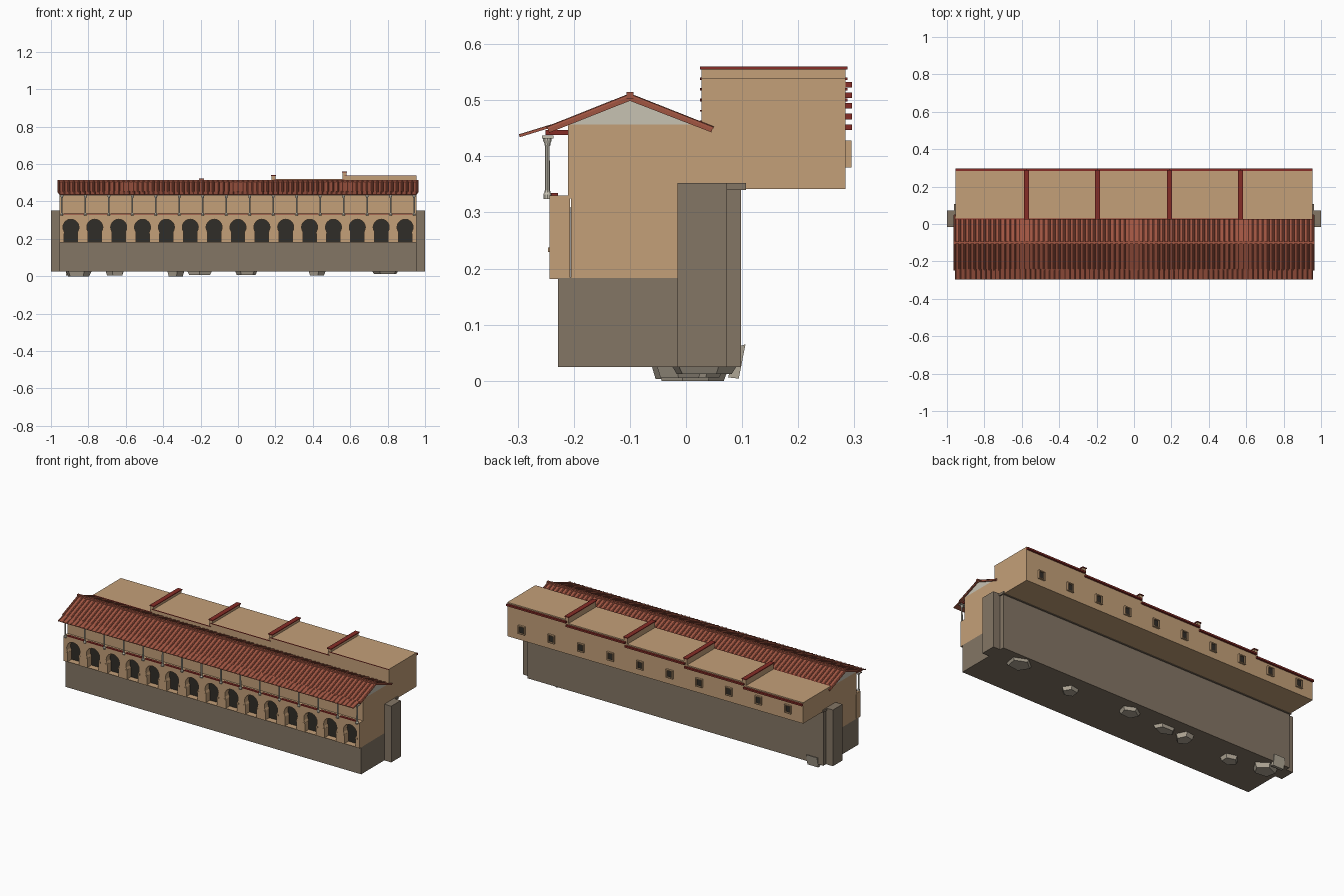
import bpy, bmesh, math, random
from mathutils import Vector, Matrix

if "Cube" in bpy.data.objects:
    bpy.data.objects.remove(bpy.data.objects["Cube"])

random.seed(4)


def mat(name, r, g, b):
    m = bpy.data.materials.new(name)
    m.diffuse_color = (r, g, b, 1)
    m.use_nodes = True
    m.node_tree.nodes["Principled BSDF"].inputs["Base Color"].default_value = m.diffuse_color
    return m


PLASTER = mat("plaster", .55, .35, .19)
STONE = mat("stone", .23, .18, .13)
TILE = mat("tile", .35, .09, .053)
RED = mat("red_trim", .24, .026, .02)
DARK = mat("dark_opening", .03, .026, .021)
PALE = mat("pale_stone", .57, .54, .45)
ROCK = mat("rock", .43, .38, .30)


def finish(bm, name, m):
    bmesh.ops.recalc_face_normals(bm, faces=bm.faces)
    me = bpy.data.meshes.new(name)
    bm.to_mesh(me)
    bm.free()
    ob = bpy.data.objects.new(name, me)
    me.materials.append(m)
    bpy.context.collection.objects.link(ob)
    return ob


def boxes(name, m, items):
    """Each item is x0, x1, y0, y1, z0, z1."""
    bm = bmesh.new()
    for x0, x1, y0, y1, z0, z1 in items:
        t = Matrix.Translation(((x0 + x1) / 2, (y0 + y1) / 2, (z0 + z1) / 2))
        bmesh.ops.create_cube(bm, size=1, matrix=t @ Matrix.Diagonal((x1 - x0, y1 - y0, z1 - z0, 1)))
    return finish(bm, name, m)


def sweep(bm, pts, vec):
    """Extrude a planar outline along a vector."""
    f = bm.faces.new([bm.verts.new(p) for p in pts])
    r = bmesh.ops.extrude_face_region(bm, geom=[f], use_keep_orig=True)
    bmesh.ops.translate(bm, vec=vec, verts=[v for v in r["geom"] if isinstance(v, bmesh.types.BMVert)])


def prism_x(name, m, yz, x0, x1):
    bm = bmesh.new()
    sweep(bm, [(x0, y, z) for y, z in yz], (x1 - x0, 0, 0))
    return finish(bm, name, m)


L = .955                       # half length of the building
BAY = .1276
arch_x = [BAY * (i - 7) for i in range(15)]

# stone foundation, end piers and coping
prism_x("foundation", STONE, [(-.228, .025), (.098, .025), (.098, .34), (-.015, .34),
                              (-.015, .183), (-.228, .183)], -L, L)
boxes("end_piers", STONE, [(s * .977 - .023, s * .977 + .023, -.015, .073, .025, .353) for s in (-1, 1)])
boxes("foundation_coping", STONE, [(-.962, .962, .06, .107, .34, .353)])

# main upper building, set back above the arcade
prism_x("main_body", PLASTER, [(-.205, .183), (-.015, .183), (-.015, .342), (.04, .342),
                               (.04, .4475), (.02, .457), (-.21, .457), (-.21, .325), (-.205, .325)], -L, L)
prism_x("gable", PALE, [(-.212, .457), (.014, .457), (-.1, .502)], -L, L)

# arcade wall with horseshoe arches cut into its outline
spring, rad, leg = .262, .043, .036
outline = [(-L, .183)]
a0 = math.acos(leg / rad)
for x in arch_x:
    outline.append((x - leg, .183))
    for k in range(15):
        a = math.pi + a0 - (math.pi + 2 * a0) * k / 14
        outline.append((x + rad * math.cos(a), spring + rad * math.sin(a)))
    outline.append((x + leg, .183))
outline += [(L, .183), (L, .33), (-L, .33)]
bm = bmesh.new()
sweep(bm, [(x, -.243, z) for x, z in outline], (0, .036, 0))
finish(bm, "arcade_wall", PLASTER)
boxes("arcade_shadow", DARK, [(x - .047, x + .047, -.2075, -.2055, .184, .31) for x in arch_x])
boxes("arcade_floor", PLASTER, [(-L, L, -.243, -.2, .1815, .1845)])
boxes("arch_imposts", PLASTER, [(x + s * .0415 - .006, x + s * .0415 + .006, -.2455, -.215, .23, .238)
                                for x in arch_x for s in (-1, 1)])

# loggia: columns, bases, capitals, beam and low red rail
col_x = [-.942 + 1.884 * i / 15 for i in range(16)]
profile = [(.0075, .324), (.0075, .332), (.0058, .336), (.0048, .34), (.0042, .418),
           (.0055, .42), (.0055, .423), (.008, .428), (.008, .433)]
bm = bmesh.new()
N = 10
for x in col_x:
    rings = [[bm.verts.new((x + r * math.cos(2 * math.pi * k / N),
                            -.247 + r * math.sin(2 * math.pi * k / N), z)) for k in range(N)]
             for r, z in profile]
    for a, b in zip(rings, rings[1:]):
        for k in range(N):
            bm.faces.new((a[k], a[(k + 1) % N], b[(k + 1) % N], b[k]))
    bm.faces.new(rings[0])
    bm.faces.new(rings[-1])
finish(bm, "loggia_columns", PALE)
boxes("loggia_beam", PALE, [(-L, L, -.257, -.236, .432, .437)])
boxes("loggia_rail", RED, [(a + .008, b - .008, -.243, -.228, .329, .335) for a, b in zip(col_x, col_x[1:])])

# main gable roof slab, ridge and thin front awning
prism_x("roof_slab", TILE, [(-.246, .449), (-.1, .507), (.047, .449), (.045, .443),
                            (-.1, .499), (-.244, .442)], -.962, .962)
boxes("roof_ridge", TILE, [(-.965, .965, -.106, -.094, .503, .515)])
prism_x("awning", TILE, [(-.297, .4365), (-.24, .454), (-.24, .4515), (-.297, .434)], -L, L)


# rounded tile rows running down each slope
def tile_rows(name, top, bottom, half, r, count=73):
    bm = bmesh.new()
    top, bottom = Vector((0, *top)), Vector((0, *bottom))
    d = (bottom - top).normalized()
    n = Vector((0, -d.z, d.y))
    if n.z < 0:
        n = -n
    for i in range(count):
        x = -half + r + 2 * (half - r) * i / (count - 1)
        pts = [top + Vector((x + r * 1.3 * math.cos(a), 0, 0)) + n * (r * math.sin(a))
               for a in (math.pi * k / 4 for k in range(5))]
        sweep(bm, pts, bottom - top)
    finish(bm, name, TILE)


tile_rows("front_roof_tiles", (-.1, .507), (-.247, .4485), .963, .005)
tile_rows("back_roof_tiles", (-.1, .507), (.048, .4485), .963, .005)
tile_rows("awning_tiles", (-.24, .454), (-.297, .4365), L, .003)
boxes("eave_rafters", RED, [(x - .004, x + .004, -.25, -.2, .438, .447)
                            for x in [-.94 + 1.88 * i / 45 for i in range(46)]])

# rear jettied wing in five stepped sections, with eaves and party walls
edges = [-L, -.575, -.195, .19, .57, L]
tops = [.464 + .019 * i for i in range(5)]
boxes("rear_wing", PLASTER, [(edges[i], edges[i + 1], .028, .284, .342, tops[i]) for i in range(5)])
boxes("rear_eaves", RED, [(edges[i], edges[i + 1], .28, .296, tops[i] - .017, tops[i] - .007) for i in range(5)])
boxes("party_walls", PLASTER, [(edges[i] - .01, edges[i] + .01, .028, .284, tops[i - 1] - .01, tops[i] + .016)
                               for i in range(1, 5)])
boxes("party_wall_caps", RED, [(edges[i] - .014, edges[i] + .014, .025, .288, tops[i] + .015, tops[i] + .02)
                               for i in range(1, 5)])
boxes("wing_front_trim", RED, [(edges[i], edges[i + 1], .025, .03, tops[i] - .003, tops[i]) for i in range(5)])

# rear windows: plaster surround and dark pane
frames, panes = [], []
for i in range(10):
    x = -.86 + .191 * i
    frames += [(x - .021, x - .015, .28, .295, .38, .428), (x + .015, x + .021, .28, .295, .38, .428),
               (x - .021, x + .021, .28, .295, .38, .385), (x - .021, x + .021, .28, .295, .423, .428)]
    panes.append((x - .015, x + .015, .28, .287, .385, .423))
boxes("window_frames", PLASTER, frames)
boxes("window_panes", DARK, panes)

# rough boulders under the foundation: x, y, half width, half depth, bottom
bm = bmesh.new()
for x, y, hx, hy, z in [(-.855, .02, .075, .06, 0), (-.655, -.02, .055, .045, .003), (-.335, 0, .05, .055, 0),
                        (-.205, 0, .073, .04, .008), (.045, .02, .065, .05, .006),
                        (.42, -.01, .05, .045, .005), (.79, .03, .078, .065, .012)]:
    a0 = random.random() * 6
    pts = []
    for k in range(5):
        a = a0 + k * 2 * math.pi / 5
        pts.append((math.cos(a) * hx, math.sin(a) * hy))
    lo = [bm.verts.new((x + .8 * p, y + .8 * q, z)) for p, q in pts]
    hi = [bm.verts.new((x + p, y + q, .032)) for p, q in pts]
    bm.faces.new(lo)
    bm.faces.new(hi)
    for k in range(5):
        j = (k + 1) % 5
        bm.faces.new((lo[k], lo[j], hi[j], hi[k]))
# one leaning slab against the rear corner
sweep(bm, [(-.92, .075, .006), (-.92, .094, .004), (-.92, .106, .065), (-.92, .09, .06)], (.07, 0, 0))
finish(bm, "boulders", ROCK)
